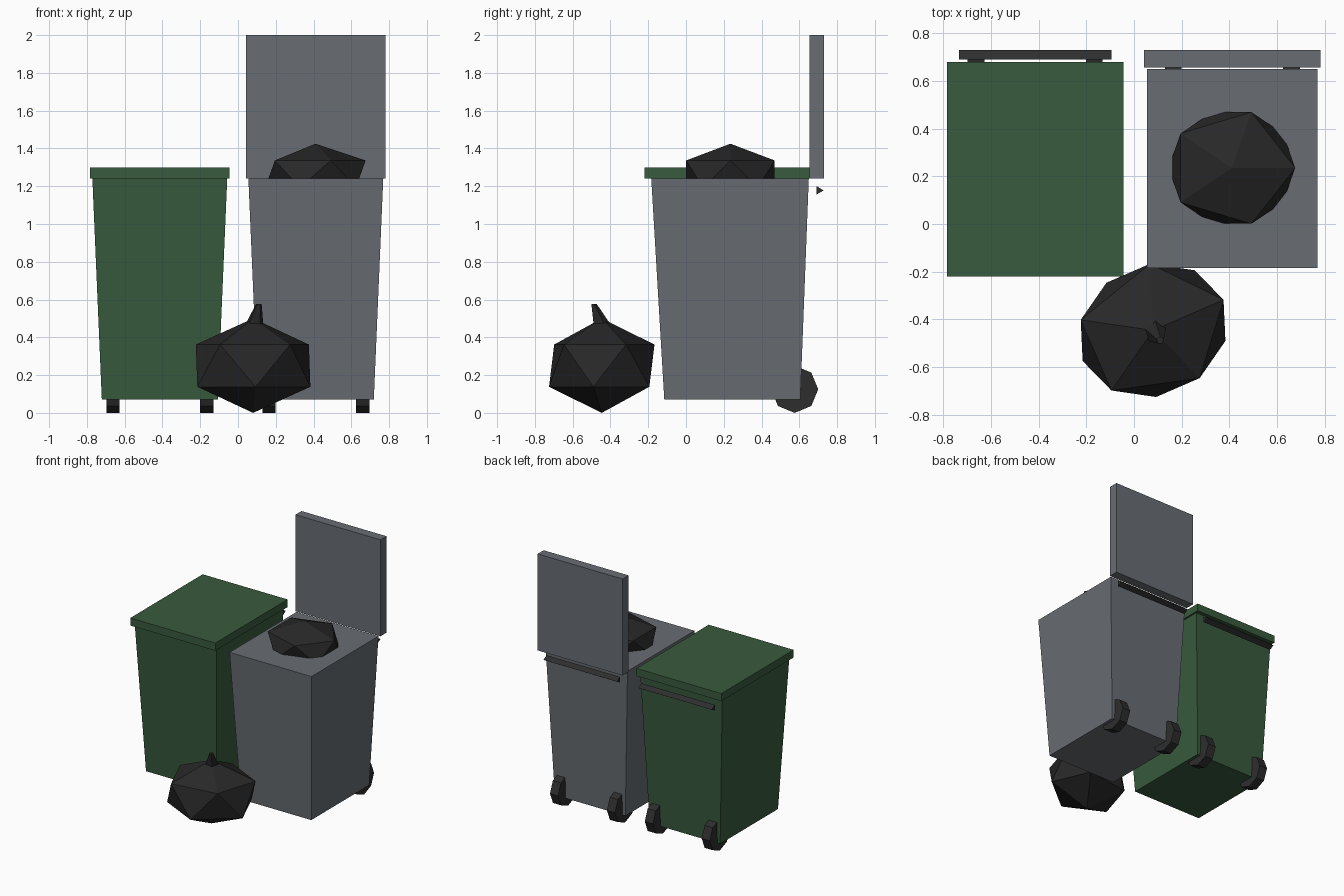
import bpy
import bmesh
from math import pi
from mathutils import Matrix, Vector

cube = bpy.data.objects.get("Cube")
if cube:
    bpy.data.objects.remove(cube, do_unlink=True)


def material(name, r, g, b):
    m = bpy.data.materials.new(name)
    m.use_nodes = True
    m.diffuse_color = (r, g, b, 1)
    bsdf = next(n for n in m.node_tree.nodes if n.type == 'BSDF_PRINCIPLED')
    bsdf.inputs["Base Color"].default_value = (r, g, b, 1)
    bsdf.inputs["Roughness"].default_value = 0.8
    return m


GREEN = material("bin_green", 0.040, 0.103, 0.047)
GREY = material("bin_grey", 0.138, 0.153, 0.170)
RUBBER = material("dark_rubber", 0.027, 0.027, 0.027)
BAG = material("bag_black", 0.021, 0.021, 0.021)


def finish(name, bm, mat):
    bmesh.ops.recalc_face_normals(bm, faces=bm.faces)
    mesh = bpy.data.meshes.new(name)
    bm.to_mesh(mesh)
    bm.free()
    mesh.materials.append(mat)
    ob = bpy.data.objects.new(name, mesh)
    bpy.context.collection.objects.link(ob)
    return ob


def box(name, lo, hi, mat):
    lo, hi = Vector(lo), Vector(hi)
    bm = bmesh.new()
    bmesh.ops.create_cube(bm, size=1, matrix=Matrix.Translation((lo + hi) / 2)
                          @ Matrix.Diagonal((*(hi - lo), 1)))
    return finish(name, bm, mat)


def bin_body(name, x, mat):
    # Tapered box, narrower at the foot
    bm = bmesh.new()
    bmesh.ops.create_cube(bm, size=2)
    for v in bm.verts:
        if v.co.z > 0:
            v.co = (x + v.co.x * 0.357, 0.233 + v.co.y * 0.417, 1.24)
        else:
            v.co = (x + v.co.x * 0.307, 0.245 + v.co.y * 0.36, 0.07)
    return finish(name, bm, mat)


def bar(name, centre, radius, length, sides, mat):
    # Prism lying along x with one corner pointing backwards
    bm = bmesh.new()
    bmesh.ops.create_cone(bm, cap_ends=True, segments=sides, radius1=radius,
                          radius2=radius, depth=length)
    # Put a corner on +y, then lay the prism's axis along x
    corner = max(bm.verts, key=lambda v: v.co.y + v.co.x * 0.01)
    spin = pi / 2 - Vector((1, 0)).angle_signed(corner.co.xy) * -1
    bm.transform(Matrix.Translation(centre) @ Matrix.Rotation(pi / 2, 4, 'Y')
                 @ Matrix.Rotation(spin, 4, 'Z'))
    return finish(name, bm, mat)


def bag(name, centre, size, turn):
    bm = bmesh.new()
    bmesh.ops.create_icosphere(bm, subdivisions=1, radius=1)
    bm.transform(Matrix.Translation(centre) @ Matrix.Rotation(turn, 4, 'Z')
                 @ Matrix.Diagonal((*size, 1)))
    return finish(name, bm, BAG)


# Two wheeled bins
for label, x, mat in (("green", -0.414, GREEN), ("grey", 0.412, GREY)):
    bin_body(label + "_bin_body", x, mat)
    bar(label + "_bin_handle", (x, 0.703, 1.178), 0.026, 0.64, 3, RUBBER)
    for side, s in (("left", 1), ("right", -1)):
        bar(f"{label}_bin_{side}_wheel", (x + s * 0.248, 0.575, 0.125),
            0.125, 0.07, 8, RUBBER)

# Closed lid and lid swung open upright
box("green_bin_lid", (-0.784, -0.22, 1.24), (-0.044, 0.68, 1.30), GREEN)
box("grey_bin_open_lid", (0.042, 0.655, 1.24), (0.782, 0.73, 2.0), GREY)

# Rubbish bags
bag("bag_in_bin", (0.41, 0.235, 1.265), (0.297, 0.275, 0.16), 0)
bag("bag_on_ground", (0.08, -0.446, 0.25), (0.36, 0.307, 0.25), 0.41)

# Leaning knot on the ground bag
bm = bmesh.new()
bmesh.ops.create_cone(bm, cap_ends=True, segments=5, radius1=0.052,
                      radius2=0.016, depth=0.115)
for v in bm.verts:
    lean = Vector((0.025, -0.042, 0)) if v.co.z > 0 else Vector()
    v.co += lean + Vector((0.085, -0.446, 0.518))
finish("bag_knot", bm, BAG)
